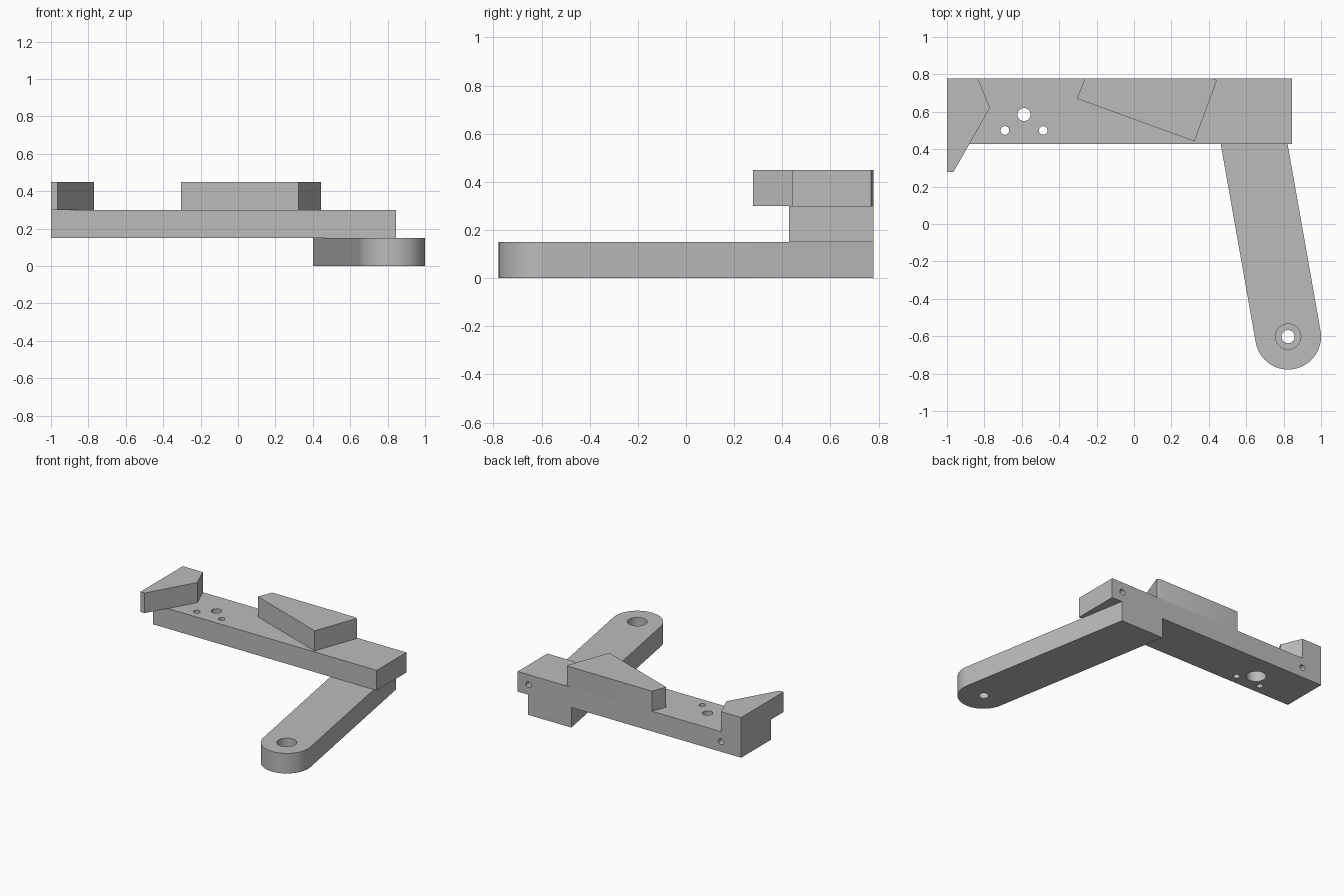
import bpy
import bmesh
from math import sin, cos, radians
from mathutils import Matrix, Vector

default = bpy.data.objects.get("Cube")
if default:
    bpy.data.objects.remove(default, do_unlink=True)

GREY = (0.5, 0.5, 0.5, 1.0)
metal = bpy.data.materials.new("plain grey")
metal.use_nodes = True
metal.diffuse_color = GREY
metal.node_tree.nodes["Principled BSDF"].inputs["Base Color"].default_value = GREY

T = 0.15              # plate thickness
BACK, FRONT = 0.778, 0.428
LEFT_END, RIGHT_END = 0.845, -1.0


def add_object(name, bm):
    mesh = bpy.data.meshes.new(name)
    bm.to_mesh(mesh)
    bm.free()
    mesh.materials.append(metal)
    obj = bpy.data.objects.new(name, mesh)
    bpy.context.collection.objects.link(obj)
    return obj


def plate(name, outline, z):
    """Extrude a plan outline upward by one thickness."""
    bm = bmesh.new()
    face = bm.faces.new([bm.verts.new((x, y, z)) for x, y in outline])
    top = bmesh.ops.extrude_face_region(bm, geom=[face])["geom"]
    verts = [v for v in top if isinstance(v, bmesh.types.BMVert)]
    bmesh.ops.translate(bm, vec=(0, 0, T), verts=verts)
    bmesh.ops.recalc_face_normals(bm, faces=bm.faces)
    return add_object(name, bm)


def drill(target, start, direction, radius, depth):
    """Cut a round hole from a point on the surface."""
    axis = Vector(direction)
    centre = Vector(start) + axis * (depth - 0.02) / 2
    bm = bmesh.new()
    turn = axis.to_track_quat("Z", "Y").to_matrix().to_4x4()
    bmesh.ops.create_cone(bm, cap_ends=True, segments=32, radius1=radius,
                          radius2=radius, depth=depth + 0.02,
                          matrix=Matrix.Translation(centre) @ turn)
    cutter = add_object(target.name + "_hole_cutter", bm)
    cutter.hide_render = True
    mod = target.modifiers.new("hole", "BOOLEAN")
    mod.operation = "DIFFERENCE"
    mod.solver = "EXACT"
    mod.object = cutter
    bpy.ops.object.select_all(action="DESELECT")
    bpy.context.view_layer.objects.active = target
    target.select_set(True)
    bpy.ops.object.modifier_apply(modifier=mod.name)
    bpy.data.objects.remove(cutter, do_unlink=True)


UP, DOWN, FORWARD = (0, 0, 1), (0, 0, -1), (0, -1, 0)

# Slanted lower arm with a rounded end
px, py, r = 0.824, -0.602, 0.176
tilt = radians(10)
arc = [(px + r * cos(a), py + r * sin(a))
       for a in (tilt - radians(180) * i / 32 for i in range(33))]


def at_back(point):
    return (point[0] - (BACK - point[1]) * sin(tilt) / cos(tilt), BACK)


arm = plate("lower_arm", [at_back(arc[0])] + arc + [at_back(arc[-1])], 0)
drill(arm, (px, py, T), DOWN, 0.068, 0.1)
drill(arm, (px, py, 0), UP, 0.035, T)

# Main bar with mounting holes and two blind holes in the back
bar = plate("main_bar", [(RIGHT_END, FRONT), (LEFT_END, FRONT),
                         (LEFT_END, BACK), (RIGHT_END, BACK)], T)
drill(bar, (-0.588, 0.585, T), UP, 0.068, 0.1)
drill(bar, (-0.588, 0.585, 2 * T), DOWN, 0.035, T)
for x in (-0.69, -0.485):
    drill(bar, (x, 0.5, 2 * T), DOWN, 0.023, T + 0.02)
for x in (-0.835, 0.755):
    drill(bar, (x, BACK, 1.5 * T), FORWARD, 0.022, 0.2)

# Upper blocks
hook = plate("hook_block", [(RIGHT_END, BACK), (RIGHT_END, 0.278), (-0.965, 0.278),
                            (-0.77, 0.622), (-0.835, BACK)], 2 * T)
wedge = plate("wedge_block", [(-0.263, BACK), (-0.305, 0.67), (0.323, 0.442),
                              (0.443, 0.768), (0.418, BACK)], 2 * T)

for obj in (arm, bar, hook, wedge):
    bpy.ops.object.select_all(action="DESELECT")
    bpy.context.view_layer.objects.active = obj
    obj.select_set(True)
    bpy.ops.object.shade_smooth_by_angle(angle=radians(30))
